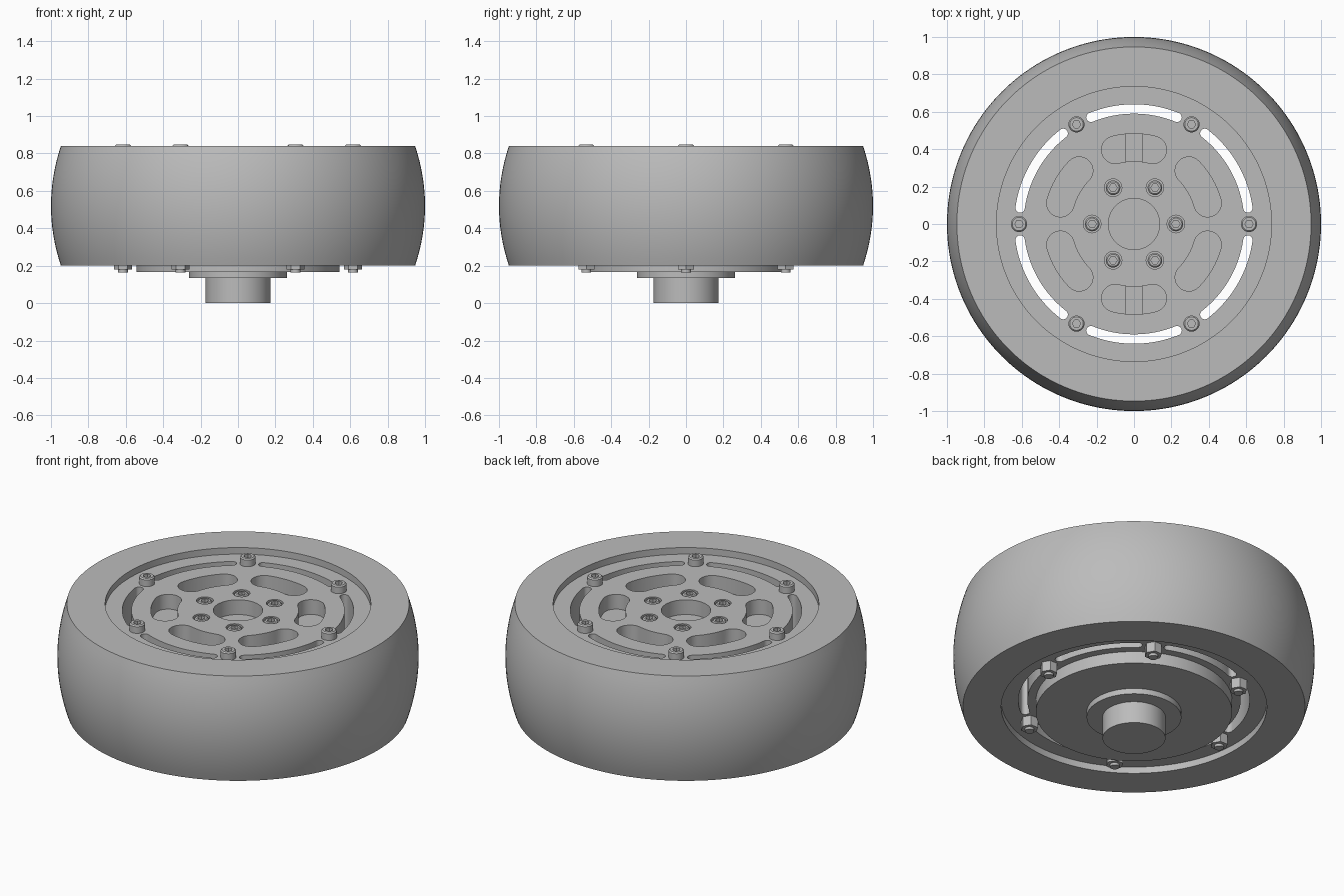
import bpy, bmesh
from math import sin, cos, pi, radians

if "Cube" in bpy.data.objects:
    bpy.data.objects.remove(bpy.data.objects["Cube"], do_unlink=True)

GREY = (0.5, 0.5, 0.5, 1)
grey = bpy.data.materials.new("plain grey")
grey.use_nodes = True
grey.diffuse_color = GREY
grey.node_tree.nodes["Principled BSDF"].inputs["Base Color"].default_value = GREY


def make_object(name, bm):
    bmesh.ops.recalc_face_normals(bm, faces=bm.faces)
    mesh = bpy.data.meshes.new(name)
    bm.to_mesh(mesh)
    bm.free()
    mesh.materials.append(grey)
    obj = bpy.data.objects.new(name, mesh)
    bpy.context.collection.objects.link(obj)
    return obj


def lathe(name, profile, sides=128, closed=False):
    """Spin (radius, height) points about the z axis."""
    bm = bmesh.new()
    verts = [bm.verts.new((r, 0, z)) for r, z in profile]
    edges = [bm.edges.new(pair) for pair in zip(verts, verts[1:])]
    if closed:
        edges.append(bm.edges.new((verts[-1], verts[0])))
    bmesh.ops.spin(bm, geom=verts + edges, cent=(0, 0, 0), axis=(0, 0, 1),
                   angle=2 * pi, steps=sides, use_merge=True)
    bmesh.ops.remove_doubles(bm, verts=bm.verts, dist=0.0001)
    return make_object(name, bm)


def drum(name, radius, low, high, sides=64):
    return lathe(name, [(0, low), (radius, low), (radius, high), (0, high)], sides)


def curved_slot(name, radius, width, half_angle, middle, low, high):
    """Arc-shaped block with rounded ends."""
    outline = []
    steps, r = 16, width / 2
    for side in (1, -1):
        for i in range(steps + 1):
            a = side * half_angle * (2 * i / steps - 1)
            outline.append(((radius + side * r) * cos(a), (radius + side * r) * sin(a)))
        end = side * half_angle
        for i in range(1, steps):
            a = end + side * pi * i / steps
            b = a if side > 0 else end + pi + pi * i / steps
            outline.append((radius * cos(end) + r * cos(b), radius * sin(end) + r * sin(b)))
    bm = bmesh.new()
    c, s = cos(middle), sin(middle)
    face = bm.faces.new([bm.verts.new((x * c - y * s, x * s + y * c, low)) for x, y in outline])
    top = bmesh.ops.extrude_face_region(bm, geom=[face])["geom"]
    bmesh.ops.translate(bm, vec=(0, 0, high - low),
                        verts=[v for v in top if isinstance(v, bmesh.types.BMVert)])
    return make_object(name, bm)


def carve(obj, cutters):
    for cutter in cutters:
        cutter.hide_render = True
        mod = obj.modifiers.new("cut", 'BOOLEAN')
        mod.operation, mod.solver, mod.object = 'DIFFERENCE', 'EXACT', cutter
    bpy.context.view_layer.update()
    result = bpy.data.meshes.new_from_object(obj.evaluated_get(bpy.context.evaluated_depsgraph_get()))
    obj.modifiers.clear()
    obj.data = result
    for cutter in cutters:
        bpy.data.objects.remove(cutter, do_unlink=True)


def ring_copies(obj, radius):
    """Six copies of a part around the axle."""
    for i in range(6):
        copy = obj if i == 0 else obj.copy()
        if i:
            bpy.context.collection.objects.link(copy)
        copy.location = (radius * cos(i * pi / 3), radius * sin(i * pi / 3), 0)
        copy.rotation_euler.z = i * pi / 3


# Tyre with a crowned tread
tread = []
for i in range(17):
    t = i / 8 - 1
    tread.append((0.947 + 0.053 * (1 - t * t), 0.52 + 0.32 * t))
lathe("tyre", [(0.735, 0.2)] + tread + [(0.735, 0.84)], 160, closed=True)

# Rim with vent slots, pockets, centre bore and screw seats
TOP, BASE, FLOOR = 0.80, 0.24, 0.71
rim = drum("rim", 0.736, BASE, TOP, 160)
cutters = [drum("bore_cutter", 0.137, FLOOR, 1)]
for i in range(6):
    middle = radians(30 + 60 * i)
    depth = FLOOR - 0.09 if i in (1, 4) else FLOOR
    cutters.append(curved_slot("vent_cutter", 0.615, 0.05, radians(22), middle, 0, 1))
    cutters.append(curved_slot("pocket_cutter", 0.409, 0.147, radians(14.2), middle, depth, 1))
    seat = drum("seat_cutter", 0.047, TOP - 0.05, 1, 32)
    seat.location = (0.224 * cos(i * pi / 3), 0.224 * sin(i * pi / 3), 0)
    cutters.append(seat)
carve(rim, cutters)

# Ribs across the front and back pockets
for side, name in ((1, "back_pocket_rib"), (-1, "front_pocket_rib")):
    bm = bmesh.new()
    bmesh.ops.create_cube(bm, size=1)
    bmesh.ops.scale(bm, vec=(0.09, 0.2, 0.12), verts=bm.verts)
    bmesh.ops.translate(bm, vec=(0, side * 0.41, FLOOR - 0.06), verts=bm.verts)
    make_object(name, bm)

# Underside: hub plate, flange and axle
drum("hub_plate", 0.543, 0.167, BASE + 0.01, 128)
drum("axle_flange", 0.262, 0.133, 0.18, 96)
drum("axle", 0.174, 0, 0.15, 96)


# Socket screws
def screw(name, radius, low, high):
    head = lathe(name, [(0, low), (radius, low), (radius, high - 0.007),
                        (radius - 0.007, high), (0, high)], 32)
    carve(head, [drum("socket_cutter", 0.022, high - 0.025, 1, 6)])
    return head


ring_copies(screw("rim_screw", 0.043, TOP - 0.01, 0.847), 0.615)
ring_copies(screw("hub_screw", 0.039, TOP - 0.06, TOP), 0.224)

# Nuts and bolt tips under the rim
ring_copies(drum("nut", 0.049, 0.18, BASE + 0.01, 6), 0.615)
ring_copies(drum("bolt_tip", 0.026, 0.165, BASE, 24), 0.615)

# Smooth round surfaces, keep edges sharp
bpy.ops.object.select_all(action='DESELECT')
for obj in bpy.context.scene.objects:
    if obj.type == 'MESH':
        obj.select_set(True)
        bpy.context.view_layer.objects.active = obj
bpy.ops.object.shade_smooth_by_angle(angle=radians(30))
